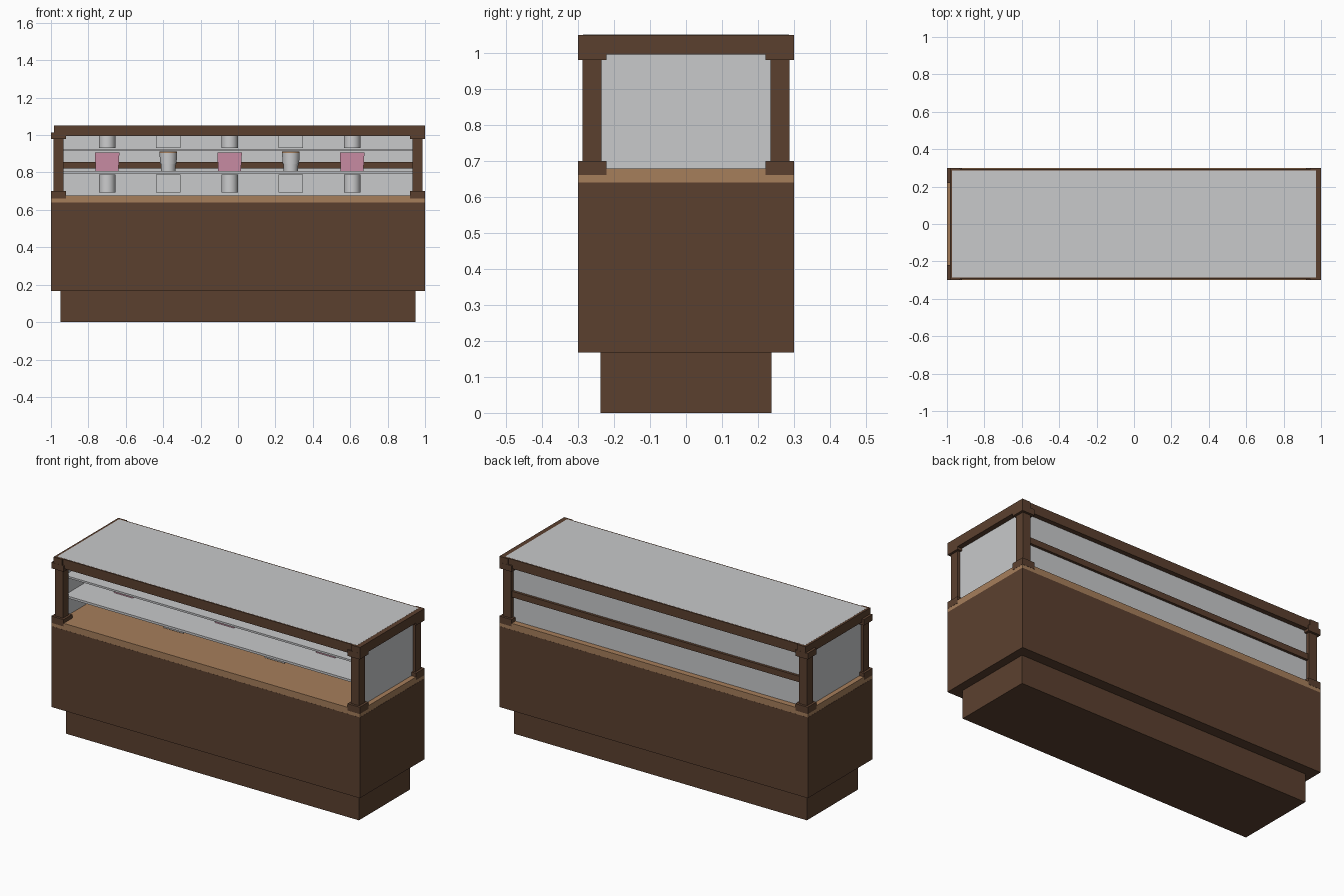
import bpy, bmesh, math
from mathutils import Matrix

if "Cube" in bpy.data.objects:
    bpy.data.objects.remove(bpy.data.objects["Cube"])


def material(name, rgb):
    m = bpy.data.materials.new(name)
    m.diffuse_color = (*rgb, 1)
    m.use_nodes = True
    m.node_tree.nodes["Principled BSDF"].inputs["Base Color"].default_value = m.diffuse_color
    return m


WOOD = material("dark wood", (0.105, 0.051, 0.028))
TAN = material("light wood", (0.38, 0.21, 0.105))
GLASS = material("pale glass", (0.58, 0.585, 0.595))
GREY = material("light grey", (0.60, 0.605, 0.615))
PINK = material("pink icing", (0.60, 0.27, 0.38))


def finish(name, bm, mat):
    me = bpy.data.meshes.new(name)
    bm.to_mesh(me)
    bm.free()
    me.materials.append(mat)
    ob = bpy.data.objects.new(name, me)
    bpy.context.collection.objects.link(ob)
    return ob


def box(name, x, y, z, mat, taper=1.0):
    """Box from (min, max) ranges; taper scales the bottom face."""
    bm = bmesh.new()
    bmesh.ops.create_cube(bm, size=1)
    for v in bm.verts:
        k = taper if v.co.z < 0 else 1.0
        v.co = [(r[0] + r[1]) / 2 + c * (r[1] - r[0]) * s
                for r, c, s in zip((x, y, z), v.co, (k, k, 1))]
    return finish(name, bm, mat)


def cylinder(name, x, z, r_bottom, r_top, mat):
    bm = bmesh.new()
    bmesh.ops.create_cone(bm, cap_ends=True, segments=32, radius1=r_bottom,
                          radius2=r_top, depth=z[1] - z[0],
                          matrix=Matrix.Translation((x, 0, sum(z) / 2)))
    for f in bm.faces:
        f.smooth = len(f.verts) == 4
    return finish(name, bm, mat)


# Base cabinet
box("plinth", (-0.95, 0.95), (-0.237, 0.237), (0, 0.167), WOOD)
box("cabinet_body", (-1, 1), (-0.3, 0.3), (0.167, 0.64), WOOD)
box("counter_top", (-0.999, 0.999), (-0.2995, 0.2995), (0.64, 0.678), TAN)

# Corner posts with square feet and caps
for sx, xn in ((-1, "left"), (1, "right")):
    for sy, yn in ((-1, "front"), (1, "back")):
        cx, cy = sx * 0.96, sy * 0.2605
        for part, h, z in (("post", 0.0265, (0.68, 1.0)),
                           ("post_foot", 0.04, (0.66, 0.70)),
                           ("post_cap", 0.04, (0.98, 1.015))):
            box(f"{yn}_{xn}_{part}", (cx - h, cx + h), (cy - h, cy + h), z, WOOD)

# Top frame and back rail
box("front_top_rail", (-0.985, 0.985), (-0.293, -0.235), (0.995, 1.05), WOOD)
box("back_top_rail", (-0.985, 0.985), (0.235, 0.293), (0.995, 1.05), WOOD)
box("left_top_rail", (-0.985, -0.93), (-0.3, 0.3), (0.995, 1.05), WOOD)
box("right_top_rail", (0.945, 1.0), (-0.3, 0.3), (0.995, 1.05), WOOD)
box("back_middle_rail", (-0.94, 0.94), (0.245, 0.28), (0.82, 0.855), WOOD)

# Glass panels (the front stays open)
box("top_glass", (-0.972, 0.972), (-0.286, 0.286), (1.04, 1.0505), GLASS)
box("back_glass", (-0.94, 0.94), (0.255, 0.265), (0.675, 1.0), GLASS)
for s, n in ((-1, "left"), (1, "right")):
    box(n + "_glass", (s * 0.965 - 0.005, s * 0.965 + 0.005),
        (-0.24, 0.24), (0.675, 1.0), GLASS)

# Shelves
box("lower_shelf", (-0.96, 0.96), (-0.235, 0.255), (0.795, 0.808), GLASS)
box("upper_shelf", (-0.96, 0.96), (-0.235, 0.255), (0.914, 0.925), GLASS)

# Displayed goods: alternating round and square pieces on three levels
for i in range(5):
    x = -0.70 + i * 0.3275
    for level, z in (("counter", (0.692, 0.79)), ("upper", (0.932, 1.02))):
        if i % 2 == 0:
            cylinder(f"{level}_round_jar_{i}", x, z, 0.044, 0.044, GREY)
        else:
            box(f"{level}_square_tray_{i}", (x - 0.065, x + 0.065),
                (-0.065, 0.065), z, GREY)
    if i % 2 == 0:
        box(f"pink_cake_{i}", (x - 0.066, x + 0.066), (-0.066, 0.066),
            (0.809, 0.908), PINK, 0.92)
    else:
        cylinder(f"cup_base_{i}", x, (0.809, 0.845), 0.038, 0.04, GREY)
        cylinder(f"cup_top_{i}", x, (0.845, 0.905), 0.044, 0.047, GREY)
        cylinder(f"cup_lid_{i}", x, (0.905, 0.912), 0.047, 0.047, TAN)
